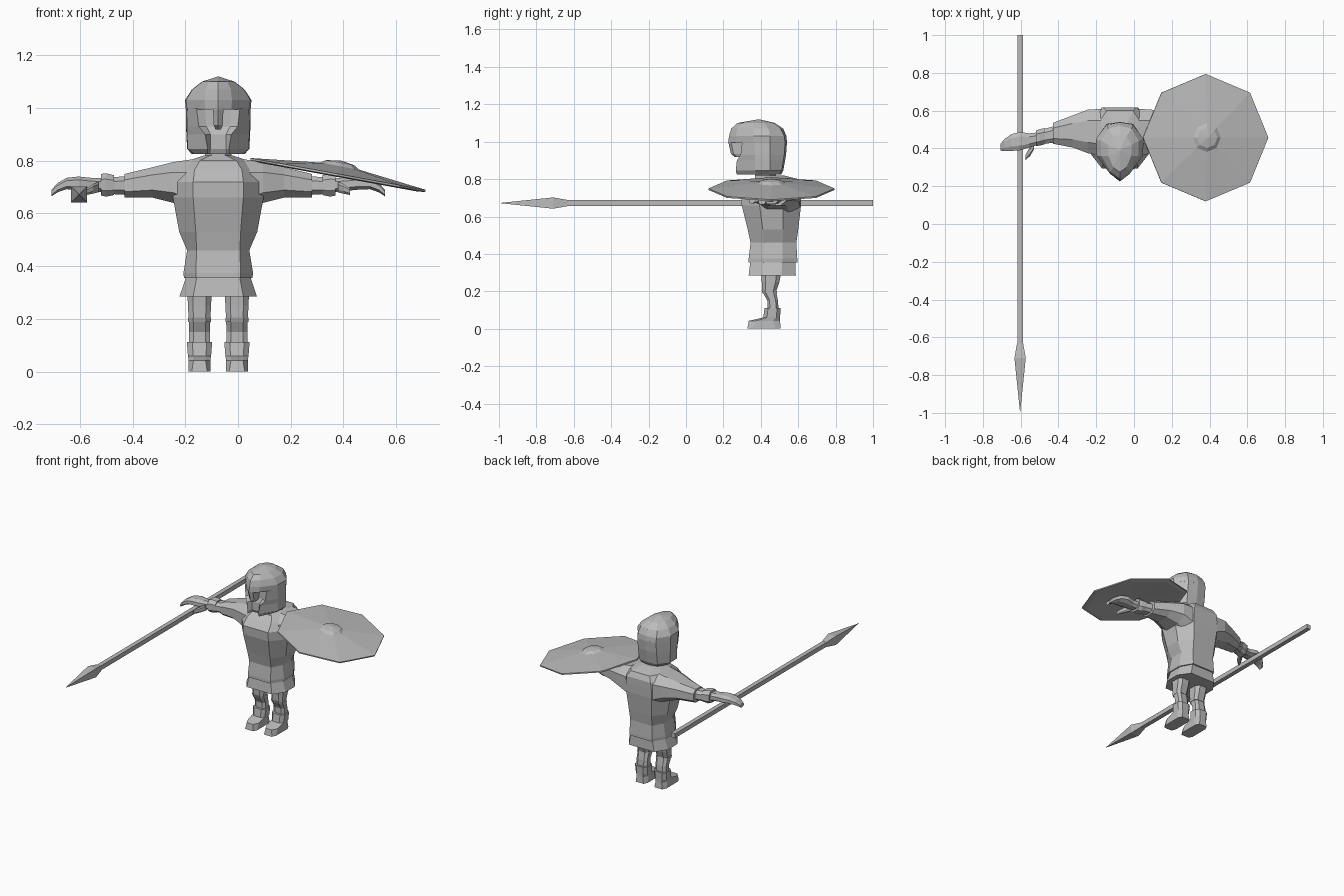
import bpy, bmesh, math
from mathutils import Matrix, Vector

CX = -0.075  # body centre line

grey = bpy.data.materials.new("stone grey")
grey.diffuse_color = (0.5, 0.5, 0.5, 1)


def loft(name, rings, mirror=False, loc=(CX, 0, 0)):
    """Skin a list of equal-length rings; a one-point ring makes a tip."""
    bm = bmesh.new()
    rows = [[bm.verts.new(p) for p in r] for r in rings]
    for a, b in zip(rows, rows[1:]):
        n = max(len(a), len(b))
        for i in range(n):
            j = (i + 1) % n
            if len(b) == 1:
                bm.faces.new((a[i], a[j], b[0]))
            elif len(a) == 1:
                bm.faces.new((a[0], b[j], b[i]))
            else:
                bm.faces.new((a[i], a[j], b[j], b[i]))
    for r in (rows[0], rows[-1]):
        if len(r) > 2:
            bm.faces.new(r)
    bmesh.ops.recalc_face_normals(bm, faces=bm.faces)
    me = bpy.data.meshes.new(name)
    bm.to_mesh(me)
    bm.free()
    me.materials.append(grey)
    ob = bpy.data.objects.new(name, me)
    ob.location = loc
    bpy.context.collection.objects.link(ob)
    if mirror:
        ob.modifiers.new("mirror", 'MIRROR').use_mirror_merge = False
    return ob


def sym(z, half):
    """Closed ring at height z from its right half, front to back."""
    return [(x, y, z) for x, y in half] + [(-x, y, z) for x, y in reversed(half) if x > 0]


def body(z, w, y0, y1, flat):
    """Eight-sided body ring."""
    d = 0.3 * (y1 - y0)
    return sym(z, [(flat, y0), (w, y0 + d), (w, y1 - d), (flat, y1)])


def cut(a0, a1, b0, b1, k=0.25):
    """Chamfered rectangle in two axes."""
    da, db = (a1 - a0) * k, (b1 - b0) * k
    return [(a0 + da, b0), (a1 - da, b0), (a1, b0 + db), (a1, b1 - db),
            (a1 - da, b1), (a0 + da, b1), (a0, b1 - db), (a0, b0 + db)]


def across(x, y0, y1, z0, z1, k=0.25):
    """Arm ring facing sideways."""
    return [(-x, y, z) for y, z in cut(y0, y1, z0, z1, k)]


def upright(z, x, hw, y0, y1, k=0.22):
    """Leg ring facing up."""
    return [(a, b, z) for a, b in cut(x - hw, x + hw, y0, y1, k)]


# Tunic and skirt
loft("tunic", [body(0.355, .13, .335, .595, .085), body(.375, .132, .335, .595, .085),
               body(.46, .118, .345, .59, .082), body(.53, .148, .33, .6, .085),
               body(.66, .172, .298, .615, .095), body(.72, .17, .295, .617, .095),
               body(.765, .15, .335, .617, .09), body(.80, .115, .37, .60, .07),
               body(.82, .055, .37, .52, .03)])
loft("skirt", [body(.365, .12, .345, .585, .08), body(.285, .147, .335, .587, .095)])
loft("neck", [body(.79, .05, .37, .48, .025), body(.86, .05, .37, .48, .025)])

# Sleeves, forearms, cuffs, hands and thumbs
loft("sleeve", [across(.10, .36, .61, .60, .805), across(.17, .375, .605, .64, .795),
                across(.25, .405, .575, .66, .775), across(.355, .425, .535, .66, .75)], True)
loft("forearm", [across(.34, .432, .52, .67, .742), across(.43, .42, .495, .675, .735)], True)
loft("cuff", [across(.395, .423, .508, .67, .745), across(.425, .415, .502, .664, .752),
              across(.445, .412, .495, .668, .75)], True)
loft("hand", [across(.43, .42, .485, .68, .735), across(.48, .405, .48, .685, .735),
              across(.53, .39, .487, .69, .74), across(.575, .387, .475, .692, .735),
              across(.61, .387, .45, .68, .715), across(.632, .388, .425, .665, .69)], True)
loft("thumb", [across(.455, .395, .43, .68, .72), across(.475, .36, .41, .675, .712)[:],
               across(.50, .338, .365, .67, .695)], True)

# Legs, knee bands and boots
L = 0.071
loft("leg", [upright(.31, L, .046, .40, .51), upright(.25, L, .044, .405, .50),
             upright(.20, L, .041, .408, .482), upright(.15, L, .04, .435, .492),
             upright(.09, L, .041, .435, .495)], True)
loft("knee_band", [upright(.205, L, .043, .404, .484), upright(.188, L, .043, .41, .487)], True)
loft("boot", [upright(.112, L, .048, .42, .506), upright(.06, L, .044, .413, .503),
              upright(.042, L, .041, .335, .503), upright(0, L, .042, .328, .506, .15)], True)

# Helmet crown, tapering to a front ridge
crown = [(0.995, [(0, .225), (.05, .265), (.118, .36), (.123, .45), (.07, .53), (0, .54)]),
         (1.03, [(0, .23), (.052, .265), (.122, .36), (.126, .45), (.07, .525), (0, .537)]),
         (1.07, [(0, .242), (.048, .275), (.098, .36), (.1, .44), (.062, .505), (0, .52)]),
         (1.1, [(0, .275), (.035, .30), (.06, .36), (.062, .42), (.035, .465), (0, .475)])]
loft("helmet_crown", [sym(z, h) for z, h in crown] + [[(0, .39, 1.12)]])

# Helmet sides and cheek guards around the recessed face
cheeks = [(0.998, [(0, .31), (.05, .31), (.082, .30), (.117, .365), (.122, .45), (.07, .53), (0, .54)]),
          (0.93, [(0, .31), (.045, .31), (.074, .292), (.118, .37), (.122, .45), (.07, .525), (0, .535)]),
          (0.90, [(0, .30), (.03, .30), (.05, .272), (.118, .37), (.121, .45), (.07, .52), (0, .53)]),
          (0.845, [(0, .30), (.03, .30), (.04, .266), (.116, .37), (.118, .45), (.068, .512), (0, .52)]),
          (0.825, [(0, .31), (.032, .31), (.042, .272), (.09, .38), (.1, .44), (.06, .5), (0, .51)])]
loft("helmet_cheeks", [sym(z, h) for z, h in cheeks])
loft("nose_guard", [sym(1.0, [(0, .226), (.02, .24), (.02, .315)]),
                    sym(.935, [(0, .24), (.017, .255), (.017, .315)]),
                    sym(.918, [(0, .262), (.01, .272), (.01, .315)])])


def circle(r, z, n=8):
    return [(r * math.cos(2 * math.pi * i / n), r * math.sin(2 * math.pi * i / n), z) for i in range(n)]


# Shallow eight-sided shield with a boss and hollow back
shield = loft("shield", [[(0, 0, .012)], circle(.31, -.012), circle(.337, -.008), circle(.337, 0),
                         circle(.075, .03), circle(.055, .043), [(0, 0, .052)]], loc=(.38, .457, .75))
shield.rotation_euler = (0, math.radians(10.3), 0)


def square(y, r):
    return [(-r, y, -r), (r, y, -r), (r, y, r), (-r, y, r)]


# Spear
SP = (-.603, 0, .672)
loft("spear_shaft", [square(1, .015), square(-.66, .015)], loc=SP)
loft("spear_head", [square(-.63, .016), square(-.71, .03), [(0, -1, 0)]], loc=SP)
